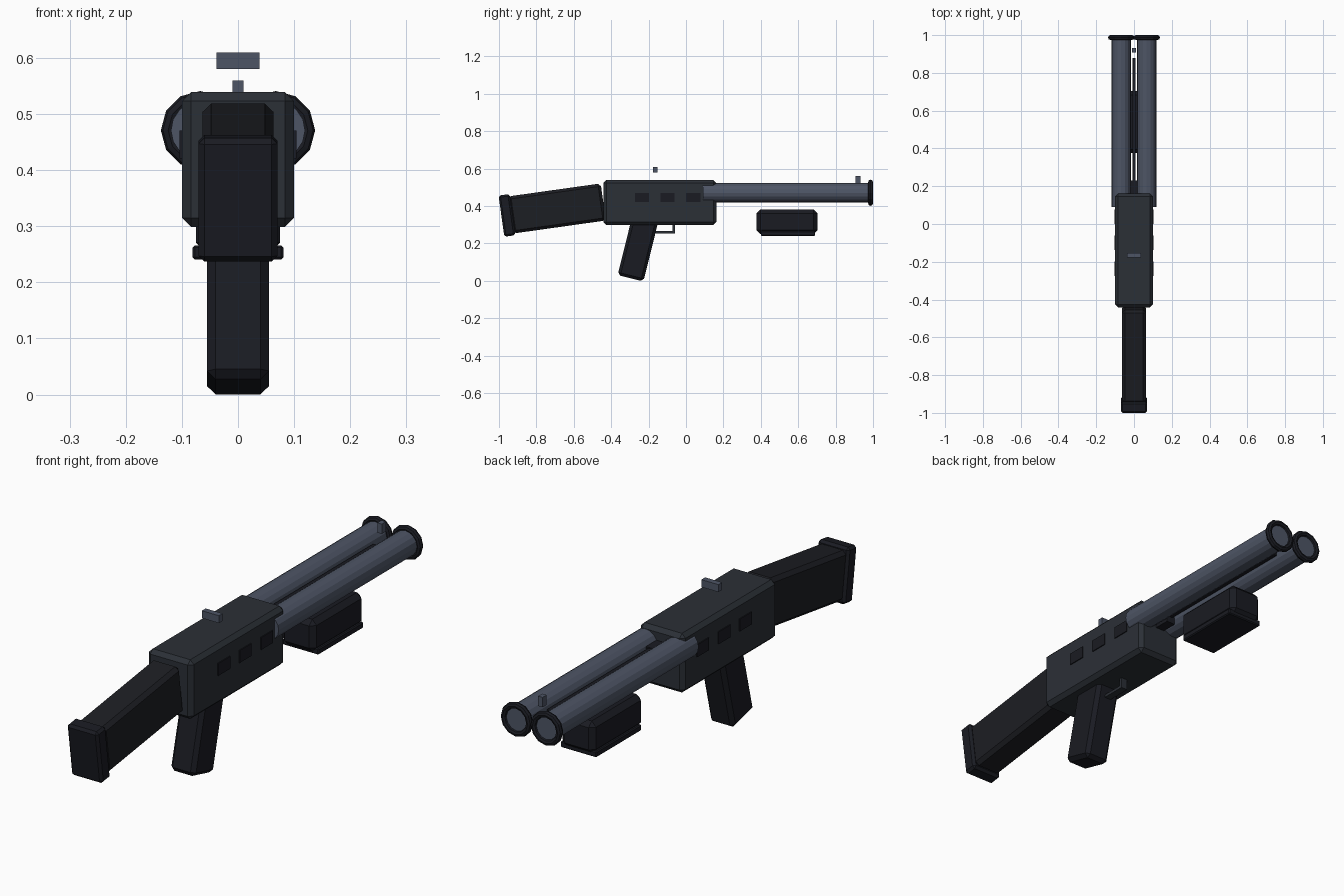
import bpy
from math import radians

if "Cube" in bpy.data.objects:
    bpy.data.objects.remove(bpy.data.objects["Cube"])


def material(name, rgb):
    m = bpy.data.materials.new(name)
    m.diffuse_color = (*rgb, 1)
    m.use_nodes = True
    m.node_tree.nodes["Principled BSDF"].inputs["Base Color"].default_value = m.diffuse_color
    return m


STEEL = material("steel", (0.075, 0.09, 0.13))
BODY = material("dark_metal", (0.024, 0.029, 0.037))
BLACK = material("black", (0.010, 0.011, 0.016))
STOCK = material("stock_black", (0.012, 0.013, 0.017))


def box(name, center, size, mat, bevel=0.0, tilt=0.0):
    bpy.ops.mesh.primitive_cube_add(size=1, location=center)
    ob = bpy.context.object
    ob.name = name
    ob.scale = size
    bpy.ops.object.transform_apply(location=False, rotation=False, scale=True)
    ob.rotation_euler.x = radians(tilt)
    ob.data.materials.append(mat)
    if bevel:
        mod = ob.modifiers.new("bevel", 'BEVEL')
        mod.width = bevel
        mod.segments = 1
    return ob


# Receiver with side vents
box("receiver", (0, -0.14, 0.419), (0.2, 0.604, 0.24), BODY, 0.016)
for i, y in enumerate((-0.236, -0.099, 0.039)):
    for side in (-1, 1):
        box(f"vent_{i}_{side}", (side * 0.096, y, 0.446), (0.016, 0.076, 0.05), BLACK)

# Twin barrels with muzzle rings
for side, label in ((-1, "left"), (1, "right")):
    bpy.ops.mesh.primitive_cylinder_add(vertices=16, radius=0.052, depth=0.9,
                                        location=(side * 0.0675, 0.54, 0.471),
                                        rotation=(radians(90), 0, 0))
    bpy.context.object.name = f"barrel_{label}"
    bpy.context.object.data.materials.append(STEEL)
    bpy.ops.mesh.primitive_torus_add(major_segments=12, minor_segments=8,
                                     major_radius=0.057, minor_radius=0.013,
                                     location=(side * 0.0675, 0.987, 0.471),
                                     rotation=(radians(90), 0, 0))
    bpy.context.object.name = f"muzzle_ring_{label}"
    bpy.context.object.data.materials.append(BLACK)

# Rib and hinge block between the barrels
box("barrel_rib", (0, 0.51, 0.471), (0.016, 0.74, 0.03), BLACK)
box("hinge_block", (0, 0.18, 0.46), (0.04, 0.1, 0.06), BLACK)

# Sights
box("front_sight", (0, 0.92, 0.54), (0.02, 0.026, 0.04), STEEL)
box("rear_sight", (0, -0.165, 0.595), (0.076, 0.024, 0.03), STEEL)

# Forend and its grip plate
box("forend", (0, 0.54, 0.316), (0.15, 0.326, 0.13), BLACK, 0.02)
box("forend_plate", (0, 0.545, 0.2535), (0.162, 0.29, 0.025), BLACK, 0.004)

# Stock and butt pad
box("stock", (0, -0.69, 0.387), (0.126, 0.5, 0.2), STOCK, 0.015, 8)
box("butt_pad", (0, -0.957, 0.35), (0.14, 0.06, 0.222), BLACK, 0.01, 8)

# Pistol grip
box("grip", (0, -0.257, 0.174), (0.11, 0.142, 0.33), BLACK, 0.015, -14)

# Trigger guard
box("trigger_guard_bottom", (0, -0.115, 0.26), (0.03, 0.11, 0.012), BODY)
box("trigger_guard_front", (0, -0.066, 0.282), (0.03, 0.012, 0.05), BODY)
